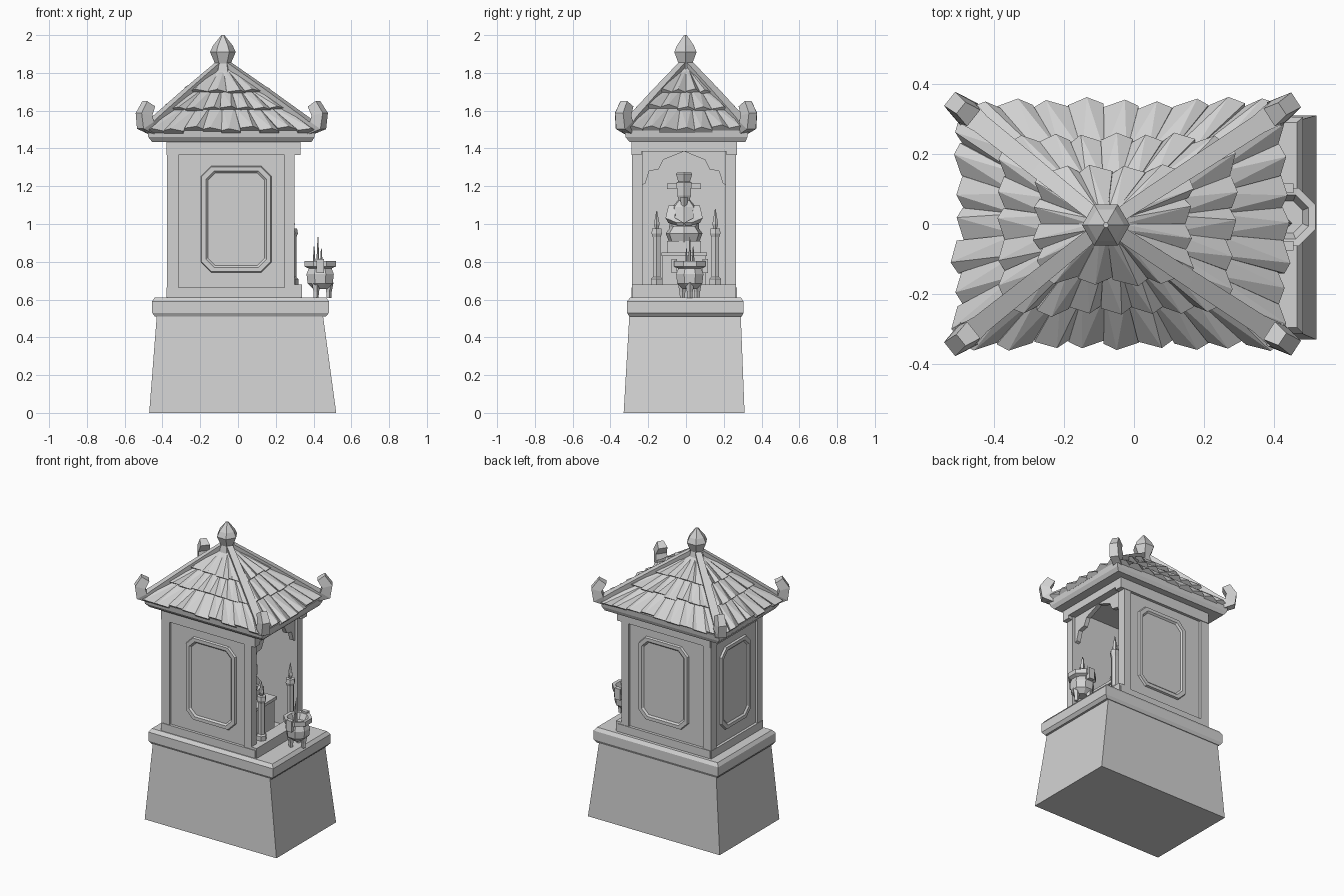
import bpy, bmesh, math, random
from mathutils import Vector

if "Cube" in bpy.data.objects:
    bpy.data.objects.remove(bpy.data.objects["Cube"])

random.seed(4)
stone = bpy.data.materials.new("grey stone")
stone.diffuse_color = (0.65, 0.65, 0.65, 1)
stone.use_nodes = True
stone.node_tree.nodes["Principled BSDF"].inputs["Base Color"].default_value = stone.diffuse_color


def finish(name, bm):
    bmesh.ops.recalc_face_normals(bm, faces=bm.faces)
    me = bpy.data.meshes.new(name)
    bm.to_mesh(me)
    bm.free()
    me.materials.append(stone)
    ob = bpy.data.objects.new(name, me)
    bpy.context.collection.objects.link(ob)
    return ob


def add_loft(bm, rings):
    vs = [[bm.verts.new(p) for p in r] for r in rings]
    n = len(vs[0])
    for a, b in zip(vs, vs[1:]):
        for i in range(n):
            j = (i + 1) % n
            bm.faces.new((a[i], a[j], b[j], b[i]))
    bm.faces.new(vs[0][::-1])
    bm.faces.new(vs[-1])


def loft(name, rings):
    bm = bmesh.new()
    add_loft(bm, rings)
    return finish(name, bm)


def rect(x0, x1, y0, y1, z):
    return [(x0, y0, z), (x1, y0, z), (x1, y1, z), (x0, y1, z)]


def box(name, x0, x1, y0, y1, z0, z1):
    return loft(name, [rect(x0, x1, y0, y1, z0), rect(x0, x1, y0, y1, z1)])


def lathe(name, cx, cy, profile, n=6, sx=1.0, turn=0.0):
    return loft(name, [[(cx + sx * r * math.cos(turn + math.tau * i / n),
                         cy + r * math.sin(turn + math.tau * i / n), z) for i in range(n)]
                       for z, r in profile])


def sweep(name, path, radii):
    # square tube along a path that stays in one vertical plane
    path = [Vector(p) for p in path]
    run = path[-2] - path[0]
    side = Vector((-run.y, run.x, 0)).normalized()
    rings = []
    for i, p in enumerate(path):
        t = (path[min(i + 1, len(path) - 1)] - path[max(i - 1, 0)]).normalized()
        up = side.cross(t)
        r = radii[i]
        rings.append([p + side * r * a + up * r * b for a, b in ((-1, -.8), (1, -.8), (.7, 1), (-.7, 1))])
    return loft(name, rings)


# Plinth and ledge
loft("plinth", [rect(-.47, .52, -.33, .31, 0), rect(-.43, .45, -.30, .29, .515)])
loft("ledge", [rect(-.44, .465, -.30, .295, .51), rect(-.455, .482, -.312, .305, .53),
               rect(-.455, .482, -.312, .305, .59), rect(-.44, .465, -.295, .29, .612)])

# Chamber: corner posts, recessed walls, sill and top beam, open toward +x
Y0, Y1 = -.285, .265
for side, ya, yb in (("front", Y0, Y0 + .055), ("back", Y1 - .055, Y1)):
    box(side + "_rear_post", -.375, -.315, ya, yb, .61, 1.44)
    box(side + "_door_post", .245, .30, ya, yb, .61, 1.44)
box("front_wall", -.35, .27, Y0 + .015, Y0 + .05, .61, 1.44)
box("back_wall", -.35, .27, Y1 - .05, Y1 - .015, .61, 1.44)
box("rear_wall", -.36, -.32, Y0 + .03, Y1 - .03, .61, 1.44)
for name, ya, yb in (("front", Y0 - .004, Y0 + .05), ("back", Y1 - .05, Y1 + .004)):
    box(name + "_sill", -.37, .33, ya, yb, .605, .665)
    box(name + "_top_beam", -.37, .33, ya, yb, 1.365, 1.44)
box("rear_sill", -.378, -.32, Y0, Y1, .605, .665)
box("rear_top_beam", -.378, -.32, Y0, Y1, 1.365, 1.44)
box("door_sill", .25, .34, Y0, Y1, .605, .68)
box("door_top_beam", .25, .33, Y0, Y1, 1.385, 1.44)


# Raised eight-sided wall panels with a sunken centre
def panel(name, place, half_w, z0, z1):
    rings = []
    for inset, depth in ((0, -.01), (.008, .013), (.03, .013), (.04, .003)):
        w, a, b, c = half_w - inset, z0 + inset, z1 - inset, .055 - inset * .4
        outline = [(-w, a + c), (-w + c, a), (w - c, a), (w, a + c),
                   (w, b - c), (w - c, b), (-w + c, b), (-w, b - c)]
        rings.append([place(u, depth, z) for u, z in outline])
    loft(name, rings)


panel("front_panel", lambda u, d, z: (u - .01, Y0 + .015 - d, z), .19, .74, 1.31)
panel("back_panel", lambda u, d, z: (u - .01, Y1 - .015 + d, z), .19, .74, 1.31)
panel("rear_panel", lambda u, d, z: (-.36 - d, u - .01, z), .165, .74, 1.31)

# Scalloped arch over the doorway
half = [(.235, 1.2), (.205, 1.215), (.185, 1.28), (.135, 1.29), (.11, 1.34), (.06, 1.36)]
arch = half + [(0, 1.385)] + [(-y, z) for y, z in half[::-1]] + [(-.235, 1.42), (.235, 1.42)]
loft("door_arch", [[(x, y - .01, z) for y, z in arch] for x in (.25, .28)])

# Eaves slab and roof core
CX, APEX = -.08, 1.85
EAVE = {(-1, -1): (-.48, -.32), (1, -1): (.405, -.32), (1, 1): (.405, .32), (-1, 1): (-.48, .32)}
loft("eaves", [rect(-.455, .39, -.30, .315, 1.435), rect(-.475, .405, -.32, .325, 1.46),
               rect(-.48, .41, -.325, .33, 1.495)])
loft("roof_core", [rect(-.48, .405, -.32, .32, 1.49),
                   rect(CX - .01, CX + .01, -.01, .01, APEX)])


# Roof tiles: three overlapping rows of peaked wedges on each slope
def tile_slope(name, ca, cb, counts):
    bm = bmesh.new()
    a, b = (Vector((*EAVE[c], 1.495)) for c in (ca, cb))
    top = Vector((CX, 0, APEX))
    n = (b - a).cross(top - a).normalized()

    def at(u, t, lift):
        return a.lerp(b, u).lerp(top, t) + n * lift

    for (t0, t1), count in zip(((-.02, .36), (.29, .62), (.55, .9)), counts):
        for i in range(count):
            u0, u1 = i / count, (i + 1) / count
            um = (u0 + u1) / 2 + random.uniform(-.2, .2) / count
            tl = t0 + random.uniform(-.015, .025)
            h = random.uniform(.014, .022)
            v = [bm.verts.new(p) for p in (
                at(u0, t1, .002), at(u1, t1, .002), at(u0, tl, h), at(um, tl - .01, h + .02),
                at(u1, tl, h * .7), at(u0, tl, -.005), at(u1, tl, -.005))]
            for f in ((0, 2, 3), (0, 3, 1), (1, 3, 4), (2, 5, 6, 4, 3), (0, 5, 2), (1, 4, 6), (0, 1, 6, 5)):
                bm.faces.new([v[k] for k in f])
    finish(name, bm)


tile_slope("front_roof_tiles", (-1, -1), (1, -1), (9, 7, 4))
tile_slope("door_roof_tiles", (1, -1), (1, 1), (7, 5, 4))
tile_slope("back_roof_tiles", (1, 1), (-1, 1), (9, 7, 4))
tile_slope("rear_roof_tiles", (-1, 1), (-1, -1), (7, 5, 4))

# Hip ridges ending in upturned horns
for (sx, sy), (ex, ey) in EAVE.items():
    stations = ((.06, 1.84), (.5, 1.69), (.9, 1.55), (1.0, 1.51), (1.065, 1.525), (1.085, 1.58), (1.02, 1.635))
    path = [(CX + (ex * .97 - CX) * s, ey * .965 * s, z) for s, z in stations]
    name = ("door" if sx > 0 else "rear") + ("_back" if sy > 0 else "_front") + "_ridge"
    sweep(name, path, (.02, .025, .028, .036, .04, .036, .03))

# Finial
lathe("finial", CX, -.003, [(1.79, .055), (1.85, .042), (1.91, .068), (1.945, .052), (2.0, .008)], 6)

# Altar table and step
box("altar_table", -.1, .2, -.125, .105, .6, .83)
box("altar_top", -.1, .215, -.13, .11, .83, .85)
box("seat", -.1, .14, -.1, .08, .85, .91)

# Seated figure with winged hat
FX, FY = .04, -.01
lathe("figure_legs", FX + .02, FY, [(.9, .08), (.95, .1), (.99, .07)], 7)
lathe("figure_robe", FX, FY, [(.93, .085), (1.0, .08), (1.09, .065), (1.13, .03)], 7, .75)
for s in (-1, 1):
    sweep("left_sleeve" if s < 0 else "right_sleeve",
          [(FX, FY + s * .06, 1.09), (FX + .04, FY + s * .07, 1.02), (FX + .085, FY + s * .02, 1.0)],
          (.02, .026, .02))
    box("left_hat_wing" if s < 0 else "right_hat_wing", FX - .015, FX + .01,
        min(FY + s * .035, FY + s * .09), max(FY + s * .035, FY + s * .09), 1.185, 1.215)
lathe("figure_beard", FX + .035, FY, [(1.05, .006), (1.14, .022)], 4)
lathe("figure_head", FX, FY, [(1.11, .025), (1.15, .042), (1.2, .042)], 6)
lathe("figure_hat", FX, FY, [(1.19, .046), (1.22, .046), (1.225, .036), (1.265, .05), (1.275, .04)], 6)

# Candles beside the doorway
for name, cy, top in (("front_candle", -.155, 0), ("back_candle", .155, .01)):
    lathe(name, .285, cy, [(.67, .034), (.71, .034), (.72, .024), (.93, .024), (.95, .032), (.975, .028)], 6)
    lathe(name + "_flame", .285, cy, [(.97, .008), (1.0, .016), (1.07 + top, .002)], 5)

# Incense pot with legs, ears and sticks
PX, PY = .435, .02
lathe("incense_pot", PX, PY, [(.655, .04), (.685, .072), (.735, .078), (.765, .066), (.775, .09),
                              (.805, .09), (.803, .068), (.765, .05)], 8, 1, math.pi / 8)
for i in range(3):
    a = math.tau * i / 3
    x, y = PX + .045 * math.cos(a), PY + .045 * math.sin(a)
    lathe("pot_leg_%d" % (i + 1), x, y, [(.608, .014), (.64, .016), (.69, .026)], 5)
for name, s in (("front_ear", -1), ("back_ear", 1)):
    y = PY + s * .082
    box("pot_" + name, PX - .02, PX + .02, y - .014, y + .014, .74, .815)
for i, (dx, dy, h) in enumerate(((0, 0, .93), (-.02, .018, .88), (.018, -.018, .87))):
    lathe("incense_stick_%d" % (i + 1), PX + dx - .012, PY + dy, [(.755, .01), (h, .002)], 4)
